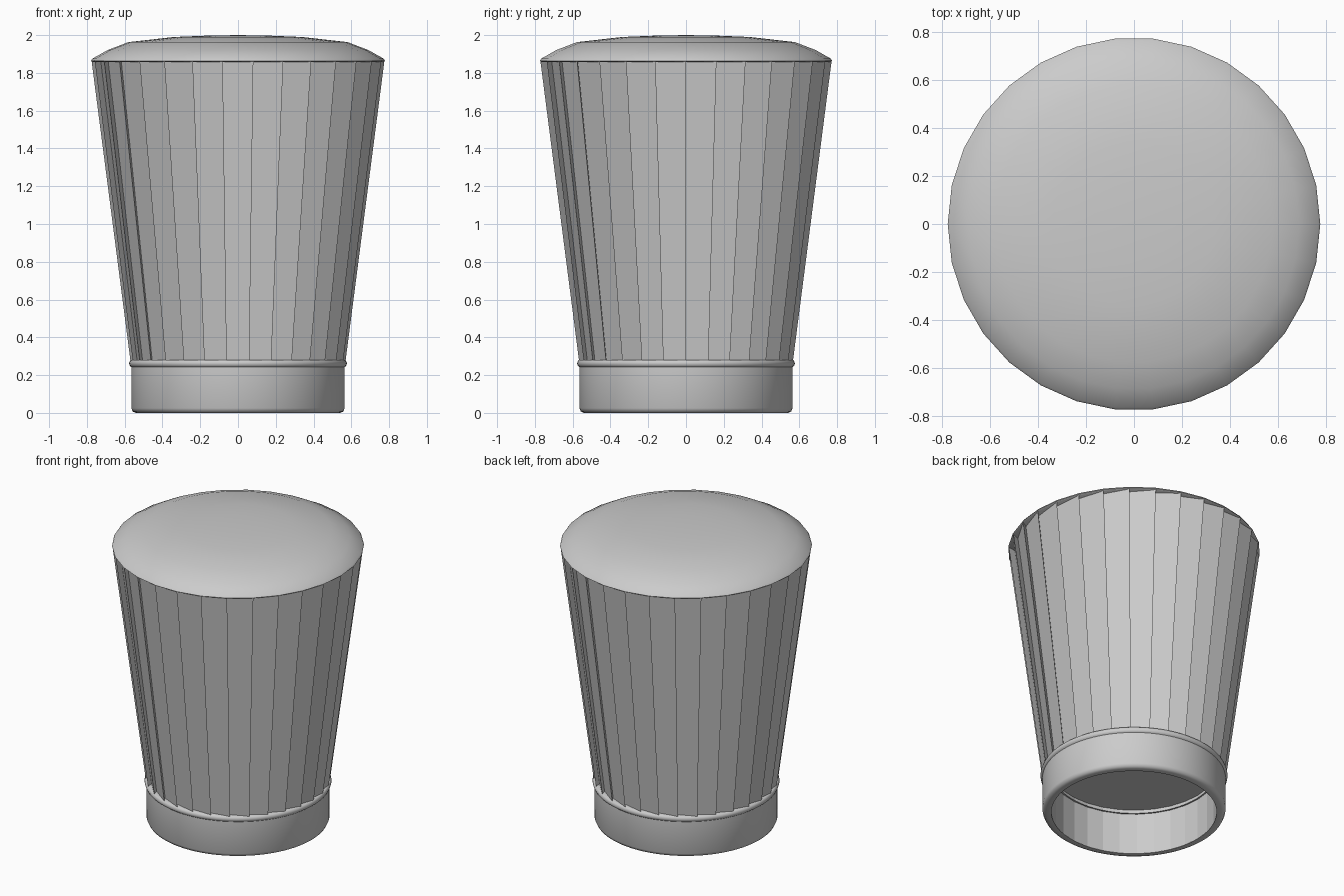
import bpy, bmesh
from math import cos, sin, pi, radians

if "Cube" in bpy.data.objects:
    bpy.data.objects.remove(bpy.data.objects["Cube"])

SIDES = 30


def finish(name, bm, smooth_angle=None):
    bmesh.ops.remove_doubles(bm, verts=bm.verts, dist=1e-5)
    me = bpy.data.meshes.new(name)
    bm.to_mesh(me)
    bm.free()
    ob = bpy.data.objects.new(name, me)
    bpy.context.collection.objects.link(ob)
    if smooth_angle:
        bpy.ops.object.select_all(action='DESELECT')
        ob.select_set(True)
        bpy.context.view_layer.objects.active = ob
        bpy.ops.object.shade_smooth_by_angle(angle=radians(smooth_angle))
    return ob


def bridge(bm, a, b):
    n = len(a)
    for i in range(n):
        j = (i + 1) % n
        bm.faces.new((a[i], a[j], b[j], b[i]))


def lathe(name, profile, n, smooth_angle=None):
    """Revolve (radius, z) points; a zero radius becomes a single pole."""
    bm = bmesh.new()
    rings = []
    for r, z in profile:
        if r == 0:
            rings.append([bm.verts.new((0, 0, z))])
        else:
            rings.append([bm.verts.new((r * cos(2 * pi * i / n), r * sin(2 * pi * i / n), z))
                          for i in range(n)])
    for a, b in zip(rings, rings[1:]):
        if len(a) == n and len(b) == n:
            bridge(bm, a, b)
        else:
            for i in range(n):
                j = (i + 1) % n
                bm.faces.new((a[i], a[j], b[0]) if len(b) == 1 else (a[0], b[j], b[i]))
    return finish(name, bm, smooth_angle)


# Overlapping knife pleats: flat panels, each tucked under the previous one
def pleat_ring(bm, r, z, tuck):
    pts = []
    for i in range(SIDES):
        t = 2 * pi * i / SIDES
        pts.append(bm.verts.new((r * cos(t), r * sin(t), z)))
        # undercut step, 45 degrees off radial
        x = r * cos(t) - tuck * cos(t) + tuck * sin(t)
        y = r * sin(t) - tuck * sin(t) - tuck * cos(t)
        pts.append(bm.verts.new((x, y, z)))
    return pts


bm = bmesh.new()
bridge(bm, pleat_ring(bm, 0.57, 0.28, 0.03), pleat_ring(bm, 0.775, 1.862, 0.041))
finish("pleated_body", bm)

# Domed top with a thin rim and flat underside
lathe("domed_top", [(0, 1.858), (0.77, 1.858), (0.778, 1.864), (0.77, 1.876),
                    (0.69, 1.921), (0.58, 1.963), (0.34, 1.99), (0.17, 1.997), (0, 2.0)],
      SIDES, 40)

# Smooth head band with rounded lower edge and a bead along the top
lathe("head_band", [(0.51, 0), (0.54, 0), (0.557, 0.007), (0.565, 0.025), (0.565, 0.243),
                    (0.572, 0.248), (0.577, 0.262), (0.572, 0.276), (0.565, 0.281), (0.5, 0.281)],
      90, 50)

# Faceted lining inside the band, closed by a flat ceiling
lathe("band_lining", [(0, 0.31), (0.512, 0.31), (0.512, 0)], SIDES)
